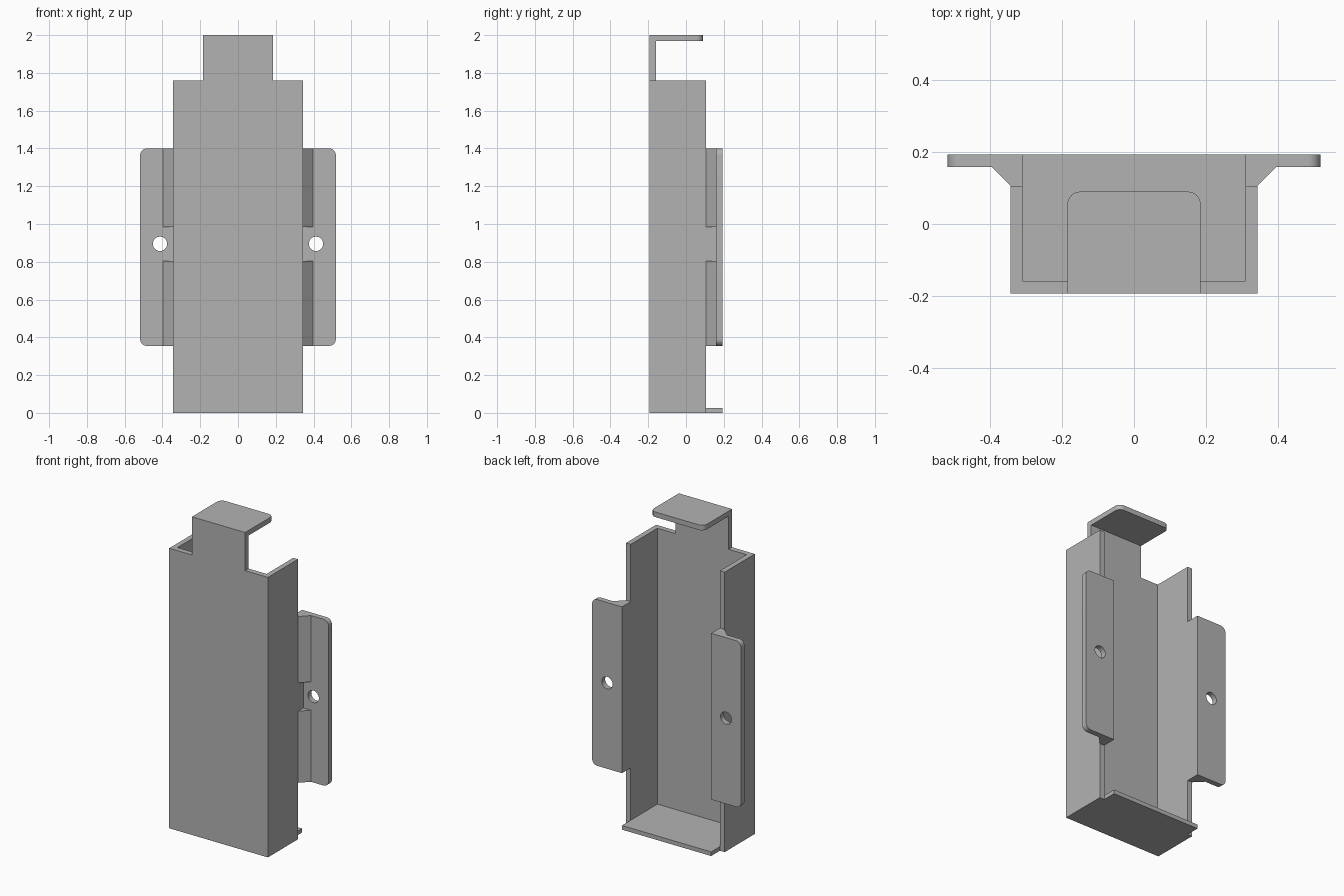
import bpy
import bmesh
import math
from mathutils import Vector

cube = bpy.data.objects.get("Cube")
if cube:
    bpy.data.objects.remove(cube, do_unlink=True)

grey = bpy.data.materials.new("plain_grey")
grey.use_nodes = True
grey.diffuse_color = (0.45, 0.45, 0.45, 1)
grey.node_tree.nodes["Principled BSDF"].inputs["Base Color"].default_value = grey.diffuse_color

# Main dimensions
OUT, INN = 0.343, 0.31            # half widths outside and inside the tray
FRONT, RIM, BACK = -0.193, 0.106, 0.193
WALL = 0.034
WALL_TOP, TOP = 1.76, 2.0
TAB = 0.185                       # half width of the top hook
EAR_LO, EAR_HI, EAR_X = 0.355, 1.4, 0.518
HOLE_X, HOLE_Z, HOLE_R = 0.413, 0.895, 0.038


def prism(name, outline, axis, lo, hi):
    """Extrude a 2D outline along y (outline is x, z) or z (outline is x, y)."""
    bm = bmesh.new()
    verts = [bm.verts.new((u, lo, v) if axis == "y" else (u, v, lo)) for u, v in outline]
    face = bm.faces.new(verts)
    made = bmesh.ops.extrude_face_region(bm, geom=[face])["geom"]
    move = Vector((0, hi - lo, 0) if axis == "y" else (0, 0, hi - lo))
    bmesh.ops.translate(bm, verts=[g for g in made if isinstance(g, bmesh.types.BMVert)], vec=move)
    bmesh.ops.recalc_face_normals(bm, faces=bm.faces)
    mesh = bpy.data.meshes.new(name)
    bm.to_mesh(mesh)
    bm.free()
    mesh.materials.append(grey)
    obj = bpy.data.objects.new(name, mesh)
    bpy.context.collection.objects.link(obj)
    return obj


def rect(x0, y0, x1, y1):
    return [(x0, y0), (x1, y0), (x1, y1), (x0, y1)]


def arc(cx, cy, r, start, sweep, steps=8):
    return [(cx + r * math.cos(math.radians(start + sweep * i / steps)),
             cy + r * math.sin(math.radians(start + sweep * i / steps))) for i in range(steps + 1)]


def smooth(obj):
    bpy.ops.object.select_all(action="DESELECT")
    obj.select_set(True)
    bpy.context.view_layer.objects.active = obj
    bpy.ops.object.shade_smooth_by_angle(angle=math.radians(30))


# Front panel with the raised neck of the hook
half = [(OUT, 0), (OUT, WALL_TOP), (TAB, WALL_TOP), (TAB, TOP)]
prism("front_panel", half + [(-x, z) for x, z in reversed(half)], "y", FRONT, FRONT + WALL)

# Hook plate with rounded back corners
r = 0.035
hook_back = 0.09
hook = ([(-TAB, FRONT + WALL), (TAB, FRONT + WALL)]
        + arc(TAB - r, hook_back - r, r, 0, 90)
        + arc(r - TAB, hook_back - r, r, 90, 90))
smooth(prism("hook_plate", hook, "z", TOP - 0.032, TOP))

# Bottom plate
prism("bottom_plate", rect(-INN, FRONT + WALL, INN, BACK), "z", 0, 0.026)

for side, s in (("left", 1), ("right", -1)):
    # Side wall, with the part that rises to carry the ear
    prism(side + "_wall", rect(s * INN, FRONT + WALL, s * OUT, RIM), "z", 0, WALL_TOP)
    prism(side + "_wall_rise", rect(s * INN, RIM, s * OUT, BACK), "z", EAR_LO, EAR_HI)

    # Mounting ear with rounded outer corners
    outline = ([(OUT, EAR_HI), (OUT, EAR_LO)]
               + arc(EAR_X - r, EAR_LO + r, r, -90, 90)
               + arc(EAR_X - r, EAR_HI - r, r, 0, 90))
    ear = prism(side + "_ear", [(s * x, z) for x, z in outline], "y", BACK - WALL, BACK)

    # Screw hole through the ear
    cutter = prism(side + "_hole_cutter", arc(s * HOLE_X, HOLE_Z, HOLE_R, 0, 360, 32)[:-1],
                   "y", 0.1, 0.25)
    cutter.hide_render = True
    cut = ear.modifiers.new("screw_hole", "BOOLEAN")
    cut.operation = "DIFFERENCE"
    cut.solver = "EXACT"
    cut.object = cutter
    bpy.context.view_layer.objects.active = ear
    bpy.ops.object.modifier_apply(modifier=cut.name)
    bpy.data.objects.remove(cutter, do_unlink=True)
    smooth(ear)

    # Sloped gussets above and below the screw hole
    gusset = [(s * OUT, RIM), (s * 0.396, BACK - WALL), (s * OUT, BACK - WALL)]
    prism(side + "_lower_gusset", gusset, "z", EAR_LO, 0.805)
    prism(side + "_upper_gusset", gusset, "z", 0.983, EAR_HI)
